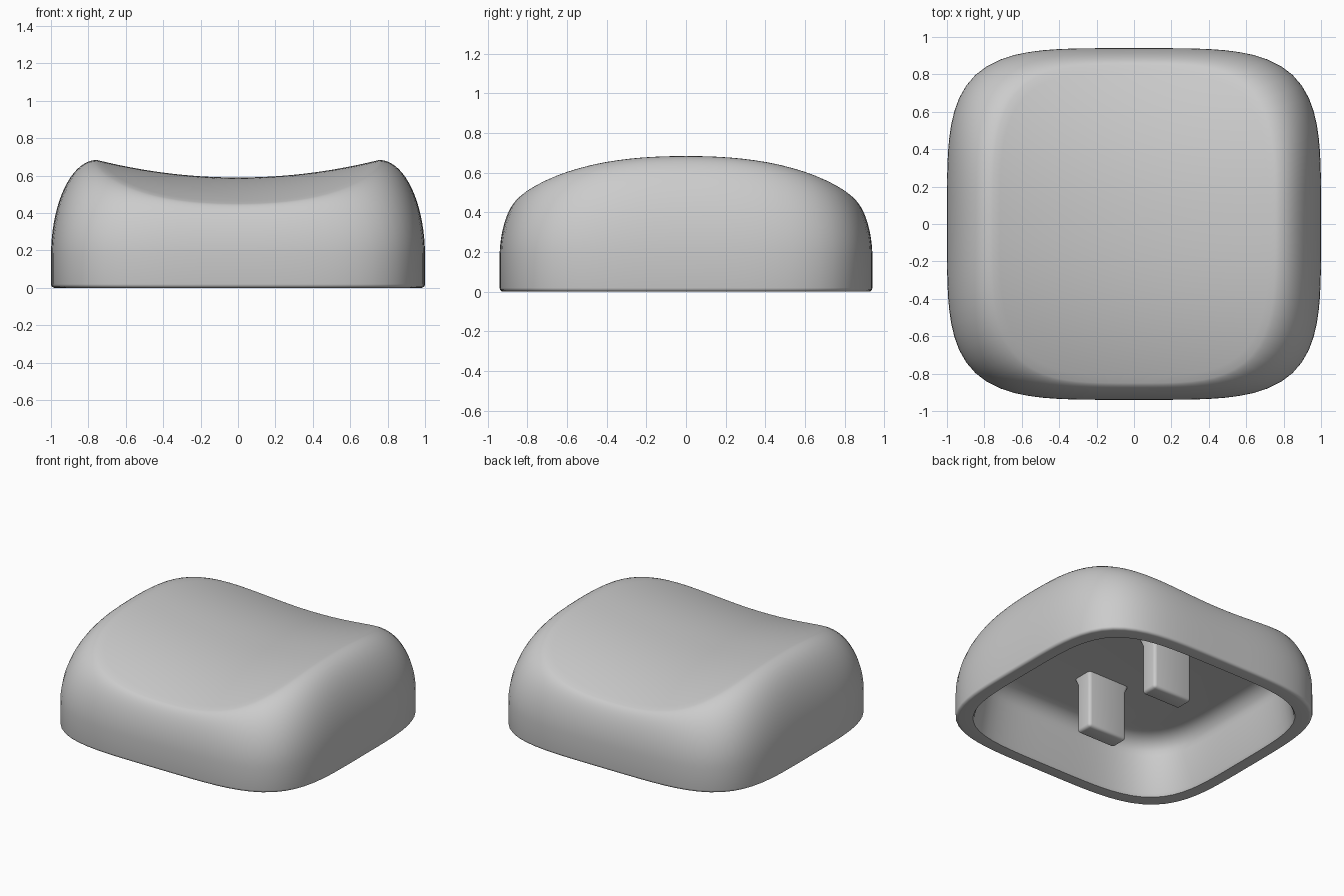
import bpy, bmesh, math

cube = bpy.data.objects.get("Cube")
if cube:
    bpy.data.objects.remove(cube, do_unlink=True)

grey = bpy.data.materials.new("plain grey")
grey.use_nodes = True
colour = (0.6, 0.6, 0.6, 1)
grey.diffuse_color = colour
grey.node_tree.nodes["Principled BSDF"].inputs["Base Color"].default_value = colour

SIDES = 96


def outline(half_x, half_y, power):
    """Rounded-square outline, centred on the origin."""
    pts = []
    for i in range(SIDES):
        a = 2 * math.pi * i / SIDES
        c, s = math.cos(a), math.sin(a)
        r = (abs(c) ** power + abs(s) ** power) ** (-1 / power)
        pts.append((half_x * c * r, half_y * s * r))
    return pts


def dish(x, y):
    """Height of the saddle-shaped top."""
    return 0.59 + 0.165 * x * x - 0.2 * abs(y) ** 2.2


def finish(name, bm, angle):
    bmesh.ops.recalc_face_normals(bm, faces=bm.faces)
    mesh = bpy.data.meshes.new(name)
    bm.to_mesh(mesh)
    bm.free()
    mesh.materials.append(grey)
    obj = bpy.data.objects.new(name, mesh)
    bpy.context.collection.objects.link(obj)
    bpy.ops.object.select_all(action="DESELECT")
    obj.select_set(True)
    bpy.context.view_layer.objects.active = obj
    bpy.ops.object.shade_smooth_by_angle(angle=math.radians(angle))
    return obj


def flat_ring(half_x, half_y, power, z):
    return [(x, y, z) for x, y in outline(half_x, half_y, power)]


# Inside of the shell: ceiling fillet, drafted wall, rounded lip
rings = []
for i in range(7):
    a = math.pi / 2 * i / 6
    inset = 0.12 * (1 - math.sin(a))
    rings.append(flat_ring(0.86 - inset, 0.80 - inset, 4.2, 0.28 + 0.12 * math.cos(a)))
rings.append(flat_ring(0.895, 0.835, 4.2, 0.02))
rings.append(flat_ring(0.905, 0.845, 4.2, 0))

# Lower outside edge and upright skirt
for i in range(5):
    a = math.pi / 2 * i / 4
    inset = 0.02 * (1 - math.sin(a))
    rings.append(flat_ring(1 - inset, 0.94 - inset, 4.2, 0.02 * (1 - math.cos(a))))

# Curved shoulder sweeping from the skirt to the rim
base = outline(1, 0.94, 4.2)
rim = outline(0.755, 0.85, 3.7)
skirt = 0.17
STEPS = 18
for i in range(STEPS + 1):
    a = math.pi / 2 * i / STEPS
    inward, rise = 1 - math.cos(a), math.sin(a)
    ring = []
    for (bx, by), (rx, ry) in zip(base, rim):
        x, y = bx + (rx - bx) * inward, by + (ry - by) * inward
        ring.append((x, y, skirt + (dish(rx, y) - skirt) * rise))
    rings.append(ring)

# Dished top, in shrinking rings
for i in range(1, 20):
    k = 1 - i / 20
    rings.append([(x * k, y * k, dish(x * k, y * k)) for x, y in rim])

bm = bmesh.new()
loops = [[bm.verts.new(p) for p in ring] for ring in rings]
for lower, upper in zip(loops, loops[1:]):
    for i in range(SIDES):
        j = (i + 1) % SIDES
        bm.faces.new((lower[i], lower[j], upper[j], upper[i]))
bm.faces.new(loops[0])
centre = bm.verts.new((0, 0, dish(0, 0)))
for i in range(SIDES):
    bm.faces.new((loops[-1][i], loops[-1][(i + 1) % SIDES], centre))
finish("cap_shell", bm, 50)

# Two mounting prongs under the ceiling, flared at the root
for name, side in (("front_prong", -1), ("back_prong", 1)):
    bm = bmesh.new()
    bmesh.ops.create_cube(bm, size=1)
    for v in bm.verts:
        v.co = (v.co.x * 0.31, v.co.y * 0.13 + side * 0.33, 0.21 + v.co.z * 0.42)
    edges = [e for e in bm.edges if min(v.co.z for v in e.verts) < 0.1]
    bmesh.ops.bevel(bm, geom=edges, offset=0.022, segments=3, profile=0.5, affect="EDGES")
    root = [v for v in bm.verts if v.co.z > 0.4]
    top = [f for f in bm.faces if all(v in root for v in f.verts)]
    bmesh.ops.bisect_plane(bm, geom=bm.verts[:] + bm.edges[:] + bm.faces[:],
                           plane_co=(0, 0, 0.36), plane_no=(0, 0, 1))
    for v in bm.verts:
        if v.co.z > 0.4:
            v.co.x *= 1.12
            v.co.y = side * 0.33 + (v.co.y - side * 0.33) * 1.3
    finish(name, bm, 40)
